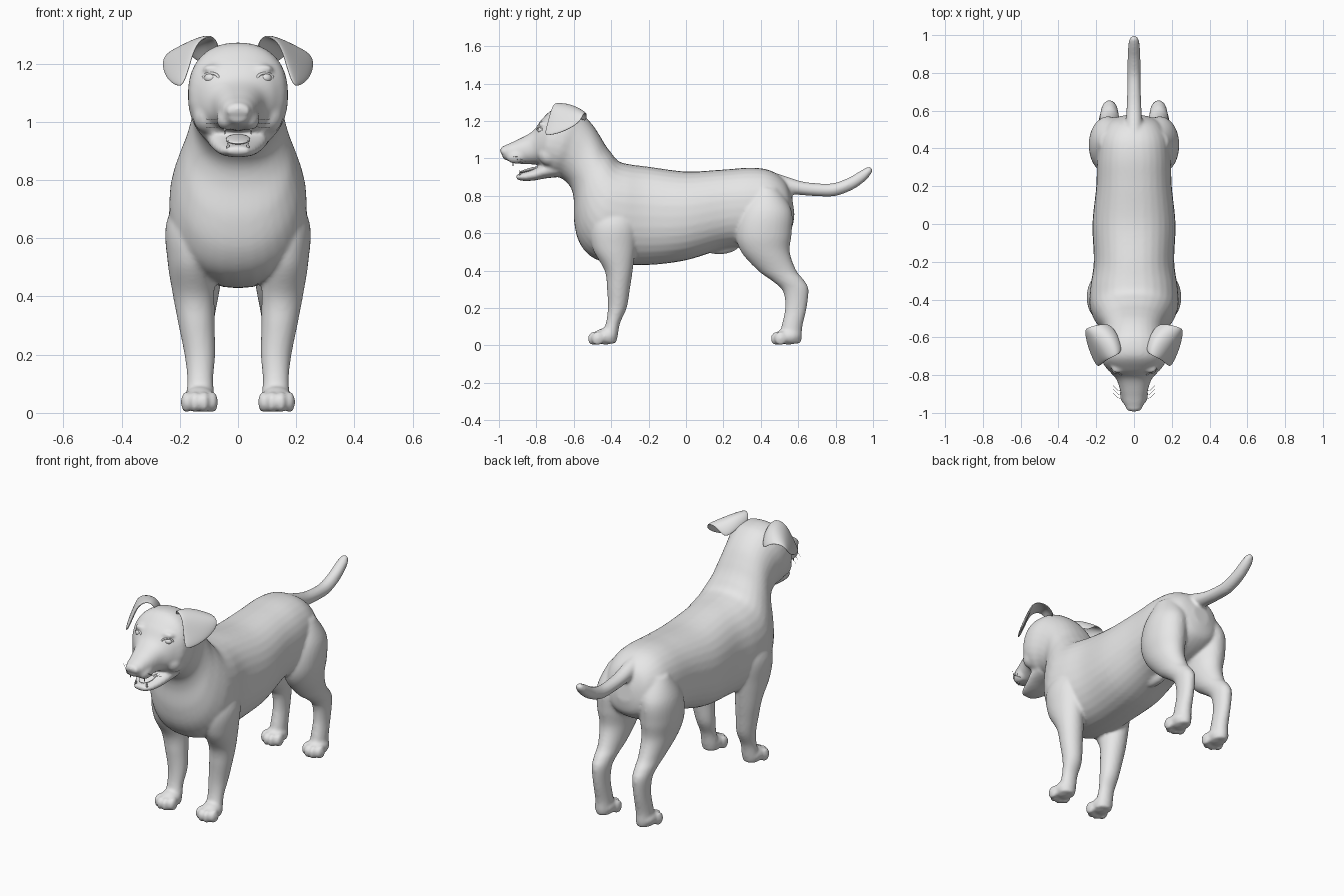
import bpy, bmesh, math
from mathutils import Vector, Matrix

coat = bpy.data.materials.new("grey_coat")
coat.diffuse_color = (0.8, 0.8, 0.8, 1)


def finish(name, bm, angle=60):
    bmesh.ops.recalc_face_normals(bm, faces=bm.faces[:])
    me = bpy.data.meshes.new(name)
    bm.to_mesh(me)
    bm.free()
    me.materials.append(coat)
    for p in me.polygons:
        p.use_smooth = True
    ob = bpy.data.objects.new(name, me)
    bpy.context.collection.objects.link(ob)
    return ob


def spline(pts, steps=6):
    """Catmull-Rom through tuples of any length"""
    v = [Vector(p) for p in pts]
    v = [v[0]] + v + [v[-1]]
    out = []
    for i in range(1, len(v) - 2):
        a, b, c, d = v[i - 1:i + 3]
        for k in range(steps):
            t = k / steps
            out.append(0.5 * (2 * b + (c - a) * t + (2 * a - 5 * b + 4 * c - d) * t * t
                              + (3 * b - a - 3 * c + d) * t ** 3))
    return out + [v[-1]]


def loft(bm, rings, power=2.0, n=32, sx=1):
    """rings: (centre x, half width, edge1 y, edge1 z, edge2 y, edge2 z)"""
    loops = []
    for x, w, y1, z1, y2, z2 in spline(rings):
        loop = []
        for i in range(n):
            a = 2 * math.pi * i / n
            c, s = math.cos(a), math.sin(a)
            c = math.copysign(abs(c) ** (2 / power), c)
            s = math.copysign(abs(s) ** (2 / power), s)
            loop.append(bm.verts.new((sx * (x + w * c), (y1 + y2) / 2 + (y1 - y2) / 2 * s,
                                      (z1 + z2) / 2 + (z1 - z2) / 2 * s)))
        loops.append(loop)
    for p, q in zip(loops, loops[1:]):
        for i in range(n):
            bm.faces.new((p[i], p[(i + 1) % n], q[(i + 1) % n], q[i]))
    bm.faces.new(loops[0])
    bm.faces.new(loops[-1])


def ball(bm, c, r, rot=0.0):
    m = Matrix.Translation(c) @ Matrix.Rotation(rot, 4, 'X') @ Matrix.Diagonal((*r, 1))
    bmesh.ops.create_uvsphere(bm, u_segments=20, v_segments=14, radius=1, matrix=m)


skin = bmesh.new()
# trunk, neck, skull and muzzle: one loft from rump to nose
loft(skin, [(0, .05, .565, .81, .58, .70), (0, .13, .525, .885, .56, .62), (0, .18, .45, .935, .47, .56),
            (0, .195, .35, .95, .35, .53), (0, .2, .2, .94, .2, .515), (0, .22, 0, .93, 0, .455),
            (0, .213, -.2, .955, -.2, .43), (0, .232, -.3, .968, -.38, .435), (0, .235, -.36, .985, -.5, .47),
            (0, .215, -.40, 1.03, -.57, .55), (0, .19, -.43, 1.07, -.598, .66), (0, .168, -.46, 1.12, -.6, .78),
            (0, .155, -.5, 1.18, -.62, .85), (0, .158, -.55, 1.23, -.67, .895), (0, .172, -.61, 1.265, -.72, .91),
            (0, .165, -.70, 1.268, -.765, .94), (0, .13, -.77, 1.21, -.79, .965), (0, .092, -.82, 1.145, -.83, .968),
            (0, .068, -.9, 1.1, -.9, .972), (0, .052, -.955, 1.075, -.955, .988), (0, .03, -.98, 1.06, -.98, 1.0)],
     power=2.25)
# lower jaw
loft(skin, [(0, .11, -.70, 1.0, -.68, .90), (0, .1, -.76, .972, -.75, .893), (0, .082, -.81, .945, -.81, .882),
            (0, .062, -.865, .925, -.865, .879), (0, .035, -.908, .915, -.908, .887)], power=2.4)
# tail
loft(skin, [(0, .05, .44, .935, .46, .82), (0, .045, .53, .905, .51, .815), (0, .04, .62, .877, .60, .805),
            (0, .036, .71, .866, .71, .797), (0, .035, .79, .868, .80, .799), (0, .034, .87, .897, .89, .832),
            (0, .031, .935, .935, .955, .877), (0, .024, .975, .955, .988, .915), (0, .01, .992, .95, .998, .935)])
# belly bump and nose
ball(skin, (0, .2, .522), (.032, .085, .034), .15)
ball(skin, (0, -.965, 1.042), (.044, .03, .027))
for s in (-1, 1):
    # foreleg
    loft(skin, [(.13, .06, -.45, .78, -.28, .78), (.162, .085, -.51, .65, -.26, .65),
                (.162, .08, -.5, .52, -.27, .52), (.152, .071, -.435, .4, -.285, .4),
                (.142, .062, -.422, .3, -.3, .3), (.131, .053, -.418, .2, -.317, .2),
                (.13, .045, -.428, .12, -.352, .12), (.13, .048, -.45, .06, -.365, .05),
                (.13, .045, -.46, .015, -.375, .01)], sx=s)
    # hind leg
    loft(skin, [(.1, .08, .36, .84, .5, .84), (.132, .1, .29, .72, .565, .72), (.138, .1, .265, .6, .565, .6),
                (.135, .085, .295, .5, .555, .5), (.13, .063, .385, .4, .59, .4), (.13, .053, .46, .345, .63, .35),
                (.13, .046, .518, .29, .655, .3), (.13, .04, .53, .2, .645, .2), (.13, .043, .51, .1, .622, .1),
                (.13, .045, .5, .05, .62, .04), (.13, .04, .51, .012, .61, .01)], sx=s)
    # paws with four toes each
    for y, ln in ((-.43, .065), (.548, .07)):
        ball(skin, (s * .132, y, .048), (.056, ln, .044))
        for x, dy in ((.088, -.042), (.116, -.062), (.149, -.062), (.177, -.042)):
            ball(skin, (s * x, y + dy, .037), (.0195, .034, .037))
    # brow, cheek, lip and nostril wing
    ball(skin, (s * .085, -.765, 1.182), (.036, .025, .016))
    ball(skin, (s * .105, -.73, 1.02), (.05, .06, .06))
    ball(skin, (s * .04, -.9, 1.01), (.035, .06, .038), .15)
    ball(skin, (s * .026, -.973, 1.038), (.018, .018, .018))
body = finish("body", skin)
rm = body.modifiers.new("skin", 'REMESH')
rm.mode = 'VOXEL'
rm.voxel_size = .0085
rm.use_smooth_shade = True
sm = body.modifiers.new("soften", 'SMOOTH')
sm.factor = .5
sm.iterations = 7

# folded ears: rows run from the root over the fold to the tip
ear_rows = [[(.06, -.665, 1.24), (.085, -.59, 1.235), (.12, -.53, 1.18)],
            [(.08, -.695, 1.305), (.11, -.61, 1.30), (.175, -.525, 1.245)],
            [(.14, -.72, 1.28), (.185, -.63, 1.268), (.255, -.545, 1.24)],
            [(.162, -.74, 1.20), (.215, -.66, 1.20), (.265, -.565, 1.185)],
            [(.19, -.76, 1.12), (.207, -.735, 1.12), (.235, -.67, 1.135)]]
for s, side in ((-1, "left"), (1, "right")):
    bm = bmesh.new()
    g = [[bm.verts.new((s * x, y, z)) for x, y, z in row] for row in ear_rows]
    for r0, r1 in zip(g, g[1:]):
        for i in range(2):
            bm.faces.new((r0[i], r0[i + 1], r1[i + 1], r1[i]))
    ear = finish(side + "_ear", bm)
    so = ear.modifiers.new("thickness", 'SOLIDIFY')
    so.thickness, so.offset = .016, 0
    ear.modifiers.new("round", 'SUBSURF').levels = 3
    ear.modifiers["round"].render_levels = 3

    # eyeball with an almond lid rim
    bm = bmesh.new()
    ball(bm, (s * .093, -.772, 1.15), (.023, .021, .018))
    finish(side + "_eye", bm)
    bm = bmesh.new()
    n, m = 28, 8
    rim = []
    for i in range(n):
        a = 2 * math.pi * i / n
        c = Vector((s * (.093 + .026 * math.cos(a)), -.782 + .014 * math.cos(a), 1.15 + .017 * math.sin(a)))
        out = Vector((s * math.cos(a), 0, math.sin(a)))
        rim.append([bm.verts.new(c + .005 * (out * math.cos(b) + Vector((0, 1, 0)) * math.sin(b)))
                    for b in (2 * math.pi * j / m for j in range(m))])
    for i in range(n):
        p, q = rim[i], rim[(i + 1) % n]
        for j in range(m):
            bm.faces.new((p[j], p[(j + 1) % m], q[(j + 1) % m], q[j]))
    finish(side + "_eyelid", bm)

    # whiskers
    for k in range(3):
        cu = bpy.data.curves.new(f"{side}_whisker_{k}", 'CURVE')
        cu.dimensions = '3D'
        cu.bevel_depth = .0009
        cu.bevel_resolution = 1
        sp = cu.splines.new('POLY')
        sp.points.add(2)
        z, y = 1.015 - .014 * k, -.93 + .02 * k
        for p, co in zip(sp.points, ((.05, y, z), (.085, y + .01, z - .008), (.11, y + .035, z - .005))):
            p.co = (s * co[0], co[1], co[2], 1)
        cu.materials.append(coat)
        bpy.context.collection.objects.link(bpy.data.objects.new(cu.name, cu))

# tongue and teeth
bm = bmesh.new()
ball(bm, (0, -.83, .94), (.042, .06, .01), .25)
finish("tongue", bm)
bm = bmesh.new()
for s in (-1, 1):
    for x, y, z, h in ((.045, -.925, .975, -.018), (.034, -.888, .922, .016)):
        bmesh.ops.create_cone(bm, cap_ends=True, segments=10, radius1=.007, radius2=.001, depth=abs(h) * 2,
                              matrix=Matrix.Translation((s * x, y, z))
                              @ Matrix.Rotation(math.pi if h < 0 else 0, 4, 'X'))
finish("teeth", bm)
